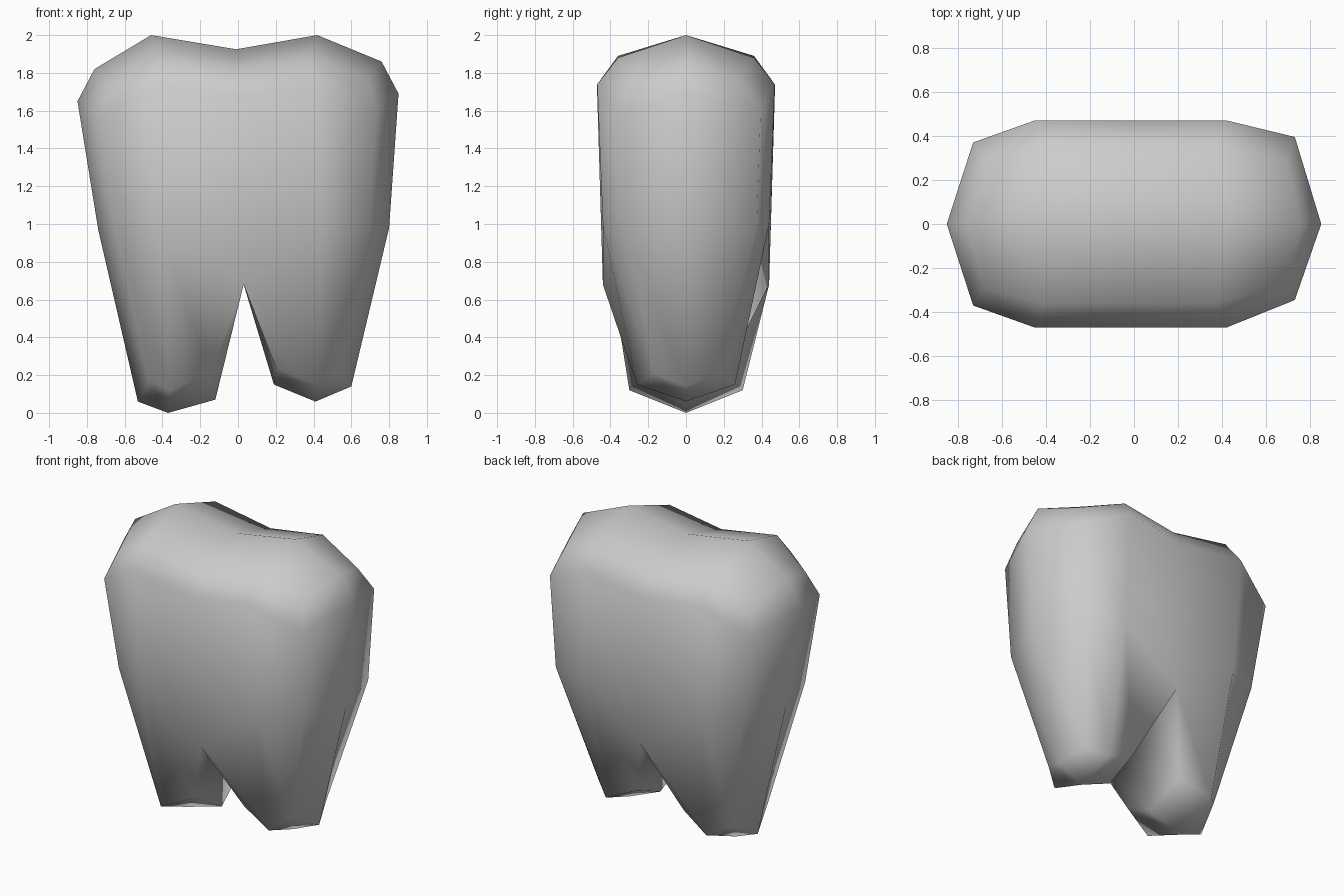
import bpy
import bmesh

cube = bpy.data.objects.get("Cube")
if cube:
    bpy.data.objects.remove(cube)

enamel = bpy.data.materials.new("grey enamel")
enamel.use_nodes = True
colour = (0.6, 0.6, 0.6, 1)
enamel.diffuse_color = colour
enamel.node_tree.nodes["Principled BSDF"].inputs["Base Color"].default_value = colour

bm = bmesh.new()


def ring(front):
    """Closed loop: both ends lie on y = 0, the rest is mirrored to the back."""
    back = [(x, -y, z) for x, y, z in front[-2:0:-1]]
    return [bm.verts.new(p) for p in front + back]


def bridge(a, b):
    n = len(a)
    for i in range(n):
        j = (i + 1) % n
        bm.faces.new((a[i], a[j], b[j], b[i]))


def fan(loop, tip):
    n = len(loop)
    for i in range(n):
        bm.faces.new((loop[i], loop[(i + 1) % n], tip))


# Crown: side, corner, cheek, centre, cheek, corner, side
upper = ring([(-.76, 0, 1.82), (-.68, -.29, 1.74), (-.42, -.36, 1.89), (-.01, -.36, 1.82),
              (.375, -.36, 1.88), (.69, -.28, 1.77), (.76, 0, 1.86)])
wide = ring([(-.85, 0, 1.65), (-.73, -.37, 1.57), (-.45, -.47, 1.74), (0, -.47, 1.68),
             (.42, -.47, 1.74), (.73, -.37, 1.6), (.85, 0, 1.69)])
neck = ring([(-.74, 0, .97), (-.65, -.33, .98), (-.42, -.44, 1), (.03, -.44, .68),
             (.44, -.44, 1), (.7, -.35, .99), (.8, 0, .98)])
# The left corners sit slightly towards the back
for loop in (wide, neck):
    for corner in (loop[5], loop[7]):
        corner.co.y += .025
bridge(upper, wide)
bridge(wide, neck)

# Biting surface: two raised cusps with a dip between them
right_cusp, dip, left_cusp = [bm.verts.new(p) for p in
                              ((-.46, 0, 2), (-.01, 0, 1.925), (.42, 0, 2))]
for cusp, ids in ((right_cusp, (10, 11, 0, 1, 2)), (left_cusp, (4, 5, 6, 7, 8))):
    for i, j in zip(ids, ids[1:]):
        bm.faces.new((upper[i], upper[j], cusp))
for a, b, c, d in ((2, 3, dip, right_cusp), (3, 4, left_cusp, dip),
                   (8, 9, dip, left_cusp), (9, 10, right_cusp, dip)):
    bm.faces.new((upper[a], upper[b], c, d))

# Two roots that share the arch between them
arch = bm.verts.new((.03, 0, .68))
right_top = neck[:4] + [arch] + neck[9:]
left_top = [arch] + neck[3:10]
right_end = ring([(-.53, 0, .06), (-.47, -.19, .17), (-.36, -.3, .12),
                  (-.15, -.24, .21), (-.12, 0, .07)])
left_end = ring([(.19, 0, .15), (.2, -.22, .24), (.41, -.26, .15),
                 (.53, -.17, .21), (.6, 0, .14)])
for top, end, tip in ((right_top, right_end, (-.37, 0, 0)),
                      (left_top, left_end, (.41, 0, .06))):
    bridge(top, end)
    fan(end, bm.verts.new(tip))

bmesh.ops.recalc_face_normals(bm, faces=bm.faces[:])
for face in bm.faces:
    face.smooth = True
mesh = bpy.data.meshes.new("tooth")
bm.to_mesh(mesh)
bm.free()
mesh.materials.append(enamel)
tooth = bpy.data.objects.new("tooth", mesh)
bpy.context.collection.objects.link(tooth)
